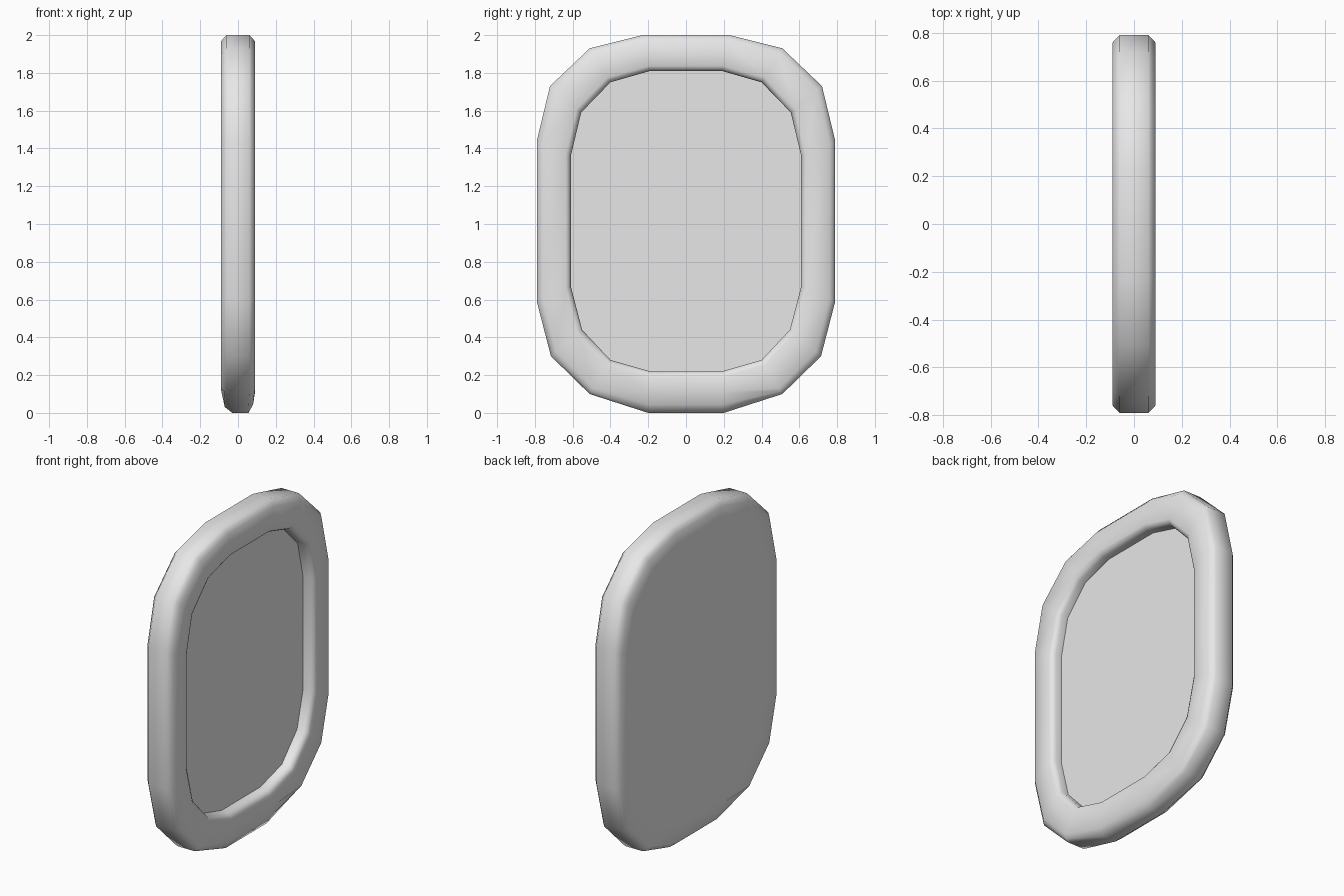
import bpy
import bmesh
import math

cube = bpy.data.objects.get("Cube")
if cube:
    bpy.data.objects.remove(cube, do_unlink=True)

# One plain grey for frame and panel
grey = bpy.data.materials.new("light_grey")
grey.use_nodes = True
colour = (0.8, 0.8, 0.8, 1)
grey.diffuse_color = colour
grey.node_tree.nodes["Principled BSDF"].inputs["Base Color"].default_value = colour


def mirrored(half):
    """Close a half outline, given as (y, z) from top to bottom."""
    return half + [(-y, z) for y, z in reversed(half)]


# Matching outer and inner outlines of the frame
outer = mirrored([(0.23, 2), (0.51, 1.93), (0.72, 1.73), (0.79, 1.44),
                  (0.79, 0.59), (0.715, 0.30), (0.51, 0.10), (0.20, 0)])
inner = mirrored([(0.19, 1.81), (0.40, 1.75), (0.555, 1.59), (0.61, 1.36),
                  (0.61, 0.67), (0.55, 0.44), (0.40, 0.28), (0.19, 0.22)])

# Frame section as (share of the way from outer to inner, x), back to front
section = [(0.7, -0.09), (0.17, -0.09), (0.08, -0.075), (0, -0.06),
           (0, 0.06), (0.08, 0.075), (0.17, 0.09),
           (0.86, 0.09), (0.95, 0.08), (1, 0.06), (1, 0.02)]
# The bottom edge is worn rounder
bottom = [(0.7, -0.09), (0.55, -0.09), (0.14, -0.07), (0, -0.03),
          (0, 0.055), (0.2, 0.08), (0.5, 0.09)] + section[7:]

bm = bmesh.new()
rings = []
for level in range(len(section)):
    ring = []
    for (oy, oz), (iy, iz) in zip(outer, inner):
        t, x = (bottom if oz == 0 else section)[level]
        ring.append(bm.verts.new((x, oy + (iy - oy) * t, oz + (iz - oz) * t)))
    rings.append(ring)

# Frame sides, then the flat back
count = len(outer)
for a, b in zip(rings, rings[1:]):
    for i in range(count):
        j = (i + 1) % count
        bm.faces.new((a[i], a[j], b[j], b[i]))
bm.faces.new(rings[0])
bmesh.ops.recalc_face_normals(bm, faces=bm.faces)


def add_object(name, mesh_builder):
    mesh = bpy.data.meshes.new(name)
    mesh_builder.normal_update()
    mesh_builder.to_mesh(mesh)
    mesh_builder.free()
    mesh.materials.append(grey)
    obj = bpy.data.objects.new(name, mesh)
    bpy.context.collection.objects.link(obj)
    return obj


# Recessed panel inside the frame, facing +x
panel = bmesh.new()
face = panel.faces.new([panel.verts.new(v.co) for v in rings[-1]])
face.normal_update()
if face.normal.x < 0:
    face.normal_flip()

frame_object = add_object("frame", bm)
add_object("recessed_panel", panel)

bpy.ops.object.select_all(action='DESELECT')
frame_object.select_set(True)
bpy.context.view_layer.objects.active = frame_object
bpy.ops.object.shade_smooth_by_angle(angle=math.radians(60))
